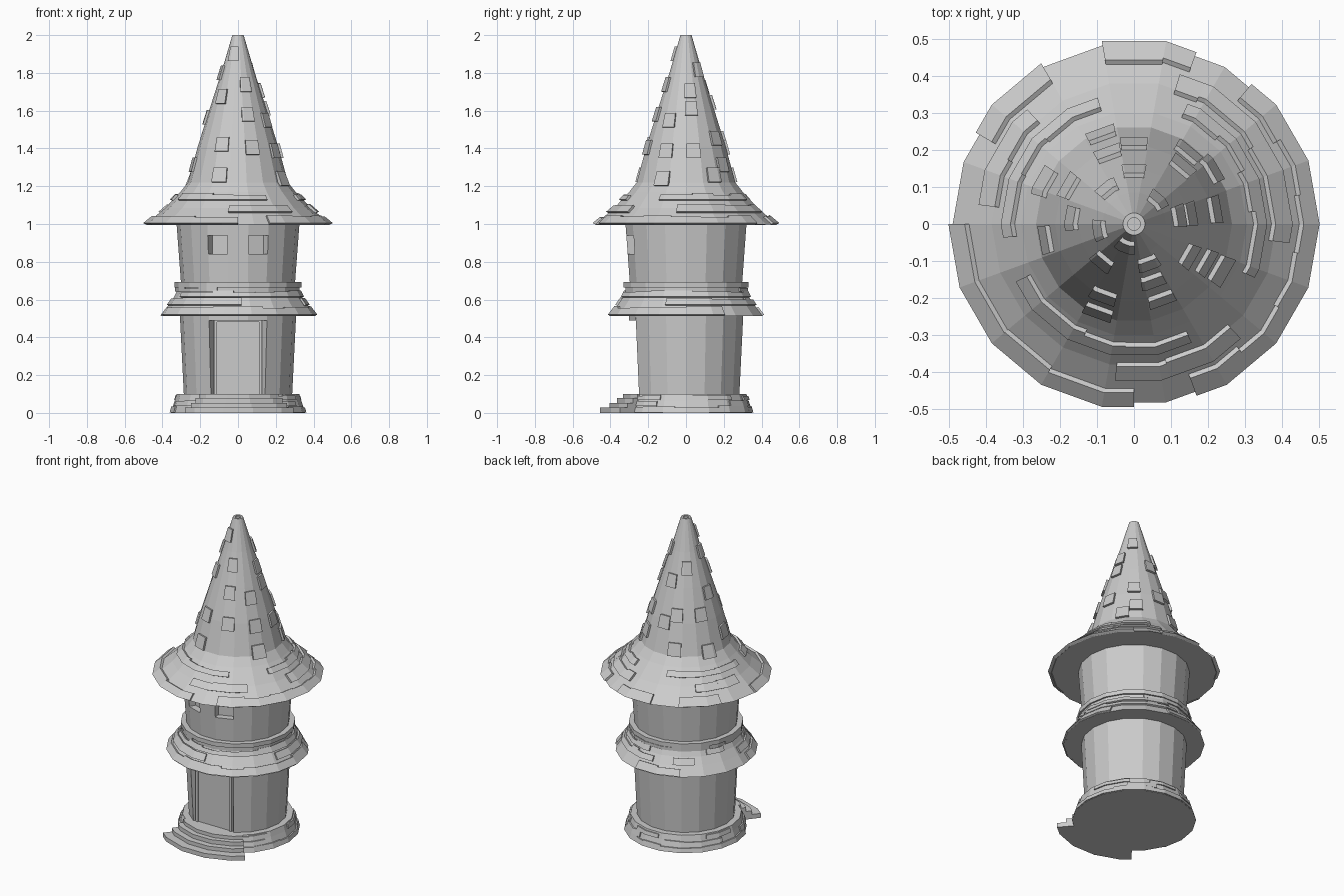
import bpy, bmesh, math, random

random.seed(4)
if "Cube" in bpy.data.objects:
    bpy.data.objects.remove(bpy.data.objects["Cube"], do_unlink=True)

SIDES = 18
STEP = 360 // SIDES

stone = bpy.data.materials.new("pale_grey_stone")
stone.use_nodes = True
grey = (0.6, 0.6, 0.6, 1)
stone.diffuse_color = grey
stone.node_tree.nodes["Principled BSDF"].inputs["Base Color"].default_value = grey


def finish(name, bm):
    bmesh.ops.remove_doubles(bm, verts=bm.verts, dist=1e-5)
    bmesh.ops.recalc_face_normals(bm, faces=bm.faces)
    mesh = bpy.data.meshes.new(name)
    bm.to_mesh(mesh)
    bm.free()
    mesh.materials.append(stone)
    obj = bpy.data.objects.new(name, mesh)
    bpy.context.collection.objects.link(obj)
    return obj


def on_ring(angle, r, z):
    """Point on a faceted ring whose corners have radius r."""
    half = math.radians(STEP / 2)
    local = math.radians(angle % STEP) - half
    d = r * math.cos(half) / math.cos(local)
    a = math.radians(angle)
    return d * math.cos(a), d * math.sin(a), z


def sweep(bm, profile, a0=0, a1=360, closed=True):
    """Turn a profile of (radius, height) between two angles along the facets."""
    full = a1 - a0 == 360
    corners = [k * STEP for k in range(-SIDES, 2 * SIDES) if a0 < k * STEP < a1]
    angles = [a0] + corners + ([] if full else [a1])
    rings = [[bm.verts.new(on_ring(a, r, z)) for r, z in profile] for a in angles]
    n = len(profile)
    pairs = list(zip(rings, rings[1:])) + ([(rings[-1], rings[0])] if full else [])
    for p, q in pairs:
        for i in range(n if closed else n - 1):
            j = (i + 1) % n
            if profile[i][0] == 0:
                bm.faces.new((p[i], p[j], q[j]))
            elif profile[j][0] == 0:
                bm.faces.new((p[i], p[j], q[i]))
            else:
                bm.faces.new((p[i], p[j], q[j], q[i]))
    if not full:
        bm.faces.new(rings[0])
        bm.faces.new(rings[-1])


def turned(name, profile, spans=((0, 360),), closed=True):
    bm = bmesh.new()
    for a0, a1 in spans:
        sweep(bm, profile, a0, a1, closed)
    return finish(name, bm)


def interp(points, v, key):
    """Follow a roof outline: radius from height (key 1) or height from radius (key 0)."""
    for p, q in zip(points, points[1:]):
        if (v - q[key]) * (q[key] - p[key]) <= 0:
            break
    t = (v - p[key]) / (q[key] - p[key])
    return p[1 - key] + t * (q[1 - key] - p[1 - key])


def tile(bm, outline, z0, z1, a0, a1, out, up):
    r0, r1 = interp(outline, z0, 1), interp(outline, z1, 1)
    sweep(bm, [(r0 - .01, z0), (r0 + out, z0 + up), (r1 + out, z1 + up), (r1 - .01, z1)], a0, a1)


def tile_rows(bm, outline, rows, chance, out, up):
    """Scatter tiles of one or two facets around each row."""
    for n, (z0, z1) in enumerate(rows):
        a = 80 - n * 7
        end = a + 360
        while a < end:
            span = min(random.choice((20, 20, 30, 40)), end - a)
            if random.random() < chance or (n == 0 and a == 80):
                h = random.uniform(-.006, .006)
                tile(bm, outline, z0, z1 + h, a, a + span, out, up)
            a += span


# Plinth with staggered bricks
base = [(.355, 0), (.345, .035), (.335, .065), (.325, .1)]
turned("plinth", [(0, 0)] + base + [(0, .1)], closed=False)
bm = bmesh.new()
tile_rows(bm, base, [(.002, .033), (.036, .064), (.068, .096)], .55, .008, 0)
finish("plinth_bricks", bm)

# Curved entrance steps
bm = bmesh.new()
for r, h in ((.463, .028), (.41, .052), (.372, .078), (.34, .1)):
    sweep(bm, [(.2, 0), (r, 0), (r, h), (.2, h)], -128, -50)
finish("entrance_steps", bm)

# Lower wall with a three-facet doorway
turned("lower_wall", [(.23, .1), (.287, .1), (.308, .52), (.23, .52)], [(-60, 240)])
turned("door_lintel", [(.23, .49), (.307, .49), (.308, .52), (.23, .52)], [(-120, -60)])
turned("lower_core", [(0, .1), (.24, .1), (.24, .52), (0, .52)], closed=False)


def box(name, x0, x1, y0, y1, z0, z1):
    bm = bmesh.new()
    bmesh.ops.create_cube(bm, size=1)
    for v in bm.verts:
        v.co = ((x0, x1)[v.co.x > 0], (y0, y1)[v.co.y > 0], (z0, z1)[v.co.z > 0])
    finish(name, bm)


# Door and frame
box("door", -.112, .112, -.24, -.1, .1, .485)
for name, x0, x1, z0 in (("door_frame_right", -.128, -.112, .1),
                         ("door_frame_left", .112, .128, .1),
                         ("door_frame_top", -.128, .128, .48)):
    box(name, x0, x1, -.248, -.1, z0, .495)

# Lower skirt roof
skirt = [(.412, .512), (.372, .565), (.34, .61), (.32, .65)]
turned("skirt_roof", [(0, .515)] + skirt + [(0, .65)], closed=False)
bm = bmesh.new()
tile_rows(bm, skirt, [(.512, .553), (.565, .598), (.608, .635)], .6, .008, .008)
finish("skirt_tiles", bm)

# Stone collar
turned("collar", [(0, .64), (.325, .64), (.325, .665), (.335, .665),
                  (.335, .692), (0, .692)], closed=False)
bm = bmesh.new()
tile_rows(bm, [(.325, .64), (.325, .67)], [(.642, .663)], .5, .008, 0)
finish("collar_bricks", bm)

# Upper wall with two windows in the facets beside the middle
def wall(z0, z1):
    r0, r1 = (.302 + (z - .69) * .075 for z in (z0, z1))
    return [(.26, z0), (r0, z0), (r1, z1), (.26, z1)]


turned("upper_wall_bottom", wall(.69, .84))
turned("upper_wall_middle", wall(.84, .94), [(-60, 240), (-100, -80)])
turned("upper_wall_top", wall(.94, 1.005))
turned("upper_core", [(0, .69), (.272, .69), (.272, 1), (0, 1)], closed=False)

# Tall bell-shaped roof with an open tip
roof = [(.49, .998), (.385, 1.085), (.305, 1.17), (.265, 1.22), (.213, 1.41),
        (.15, 1.61), (.086, 1.81), (.03, 2)]
turned("main_roof", [(0, 1)] + roof + [(.017, 2), (.017, 1.99), (0, 1.99)], closed=False)
bm = bmesh.new()
tile_rows(bm, roof, [(.995, 1.032), (1.055, 1.09), (1.12, 1.15)], .62, .008, .01)
finish("eave_tiles", bm)

# Scattered tiles on the spire: (distance from axis, angle)
spire_tiles = [(.14, 90), (.215, 90), (.115, 127), (.2, 110), (.255, 110), (.2, 150),
               (.26, 155), (.165, 175), (.24, 190), (.09, 190), (.13, 230), (.21, 247),
               (.255, 248), (.06, 250), (.11, 290), (.16, 288), (.215, 290), (.17, 330),
               (.22, 332), (.26, 332), (.085, 45), (.24, 53), (.255, 35), (.2, 50),
               (.12, 10), (.15, 10), (.22, 10)]
bm = bmesh.new()
for r, a in spire_tiles:
    z = interp(roof, r, 0)
    half = math.degrees((.018 + r * .08) / r)
    tile(bm, roof, z - .038, z + .038, a - half, a + half, .012, .004)
finish("spire_tiles", bm)
